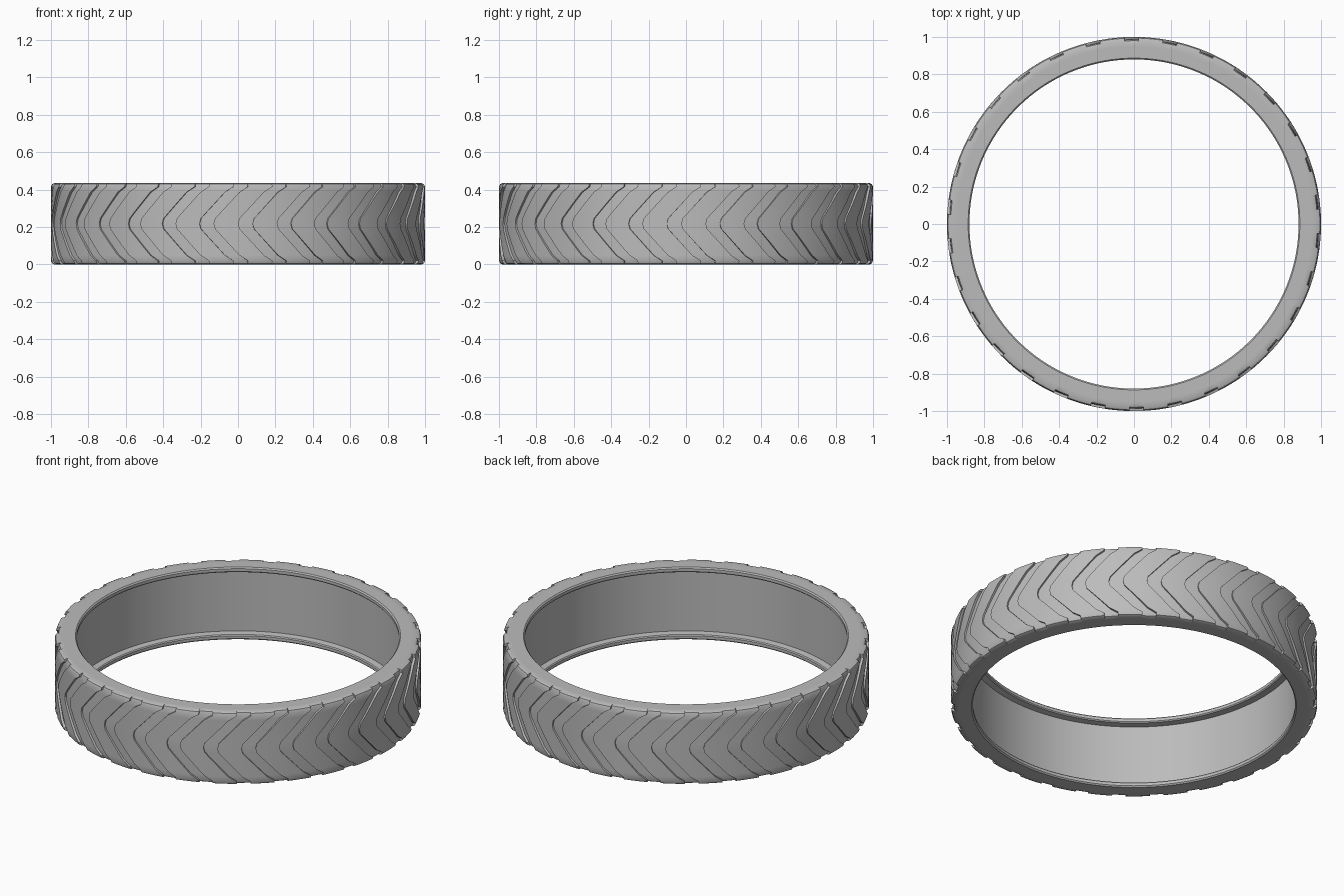
import bpy, bmesh, math

if "Cube" in bpy.data.objects:
    bpy.data.objects.remove(bpy.data.objects["Cube"])

HEIGHT, COUNT = 0.435, 30
PITCH = 2 * math.pi / COUNT
HALF = HEIGHT / 2
SWEEP = math.radians(10.5)      # how far a chevron arm leans round the ring

rubber = bpy.data.materials.new("grey rubber")
rubber.diffuse_color = (0.5, 0.5, 0.5, 1)
rubber.use_nodes = True
rubber.node_tree.nodes["Principled BSDF"].inputs["Base Color"].default_value = rubber.diffuse_color

# Columns of one tread pitch: (angle in degrees from the front, 1 = groove floor)
columns = [(-1.4, 0), (-1.4, 1), (0.8, 1), (3.0, 1), (3.0, 0), (5.5, 0), (8.1, 0)]

# Cross-section rows: (radius, z, groove depth), lower half then mirrored
lower = [(0.92, HALF, 0), (0.92, 0.035, 0), (0.885, 0.03, 0), (0.88, 0.024, 0),
         (0.88, 0.007, 0), (0.887, 0, 0), (0.95, 0, 0),
         (0.982, 0, 0.014), (0.994, 0.006, 0.014), (1.0, 0.02, 0.014)]
arm_rows = 7
for i in range(1, arm_rows + 1):
    t = i / arm_rows
    lower.append((1.0, 0.02 + (HALF - 0.02) * t, 0.014 - 0.006 * t))
upper = [(r, HEIGHT - z, d) for r, z, d in reversed(lower[1:-1])]
rows = lower + upper


def lean(r, z):
    """Chevron offset: tip at mid height, straight over the shoulders."""
    if r < 0.96:
        return 0.0
    return -SWEEP * min(1.0, (HALF - abs(z - HALF)) / (HALF - 0.02)
                        if HALF - abs(z - HALF) > 0.021 else 0.0)


# Ring with chevron grooves
bm = bmesh.new()
grid = []
for k in range(COUNT):
    for deg, groove in columns:
        base = -math.pi / 2 + k * PITCH + math.radians(deg)
        line = []
        for r, z, depth in rows:
            a = base + lean(r, z)
            rad = r - depth * groove
            line.append(bm.verts.new((rad * math.cos(a), rad * math.sin(a), z)))
        grid.append(line)
n, m = len(grid), len(rows)
for i in range(n):
    for j in range(m):
        a, b = grid[i], grid[(i + 1) % n]
        bm.faces.new((a[j], b[j], b[(j + 1) % m], a[(j + 1) % m]))
bmesh.ops.remove_doubles(bm, verts=bm.verts, dist=0.0001)
bmesh.ops.recalc_face_normals(bm, faces=bm.faces)

mesh = bpy.data.meshes.new("tyre")
bm.to_mesh(mesh)
bm.free()
mesh.materials.append(rubber)
tyre = bpy.data.objects.new("tyre", mesh)
bpy.context.collection.objects.link(tyre)

bpy.context.view_layer.objects.active = tyre
tyre.select_set(True)
bpy.ops.object.shade_smooth_by_angle(angle=math.radians(30))
